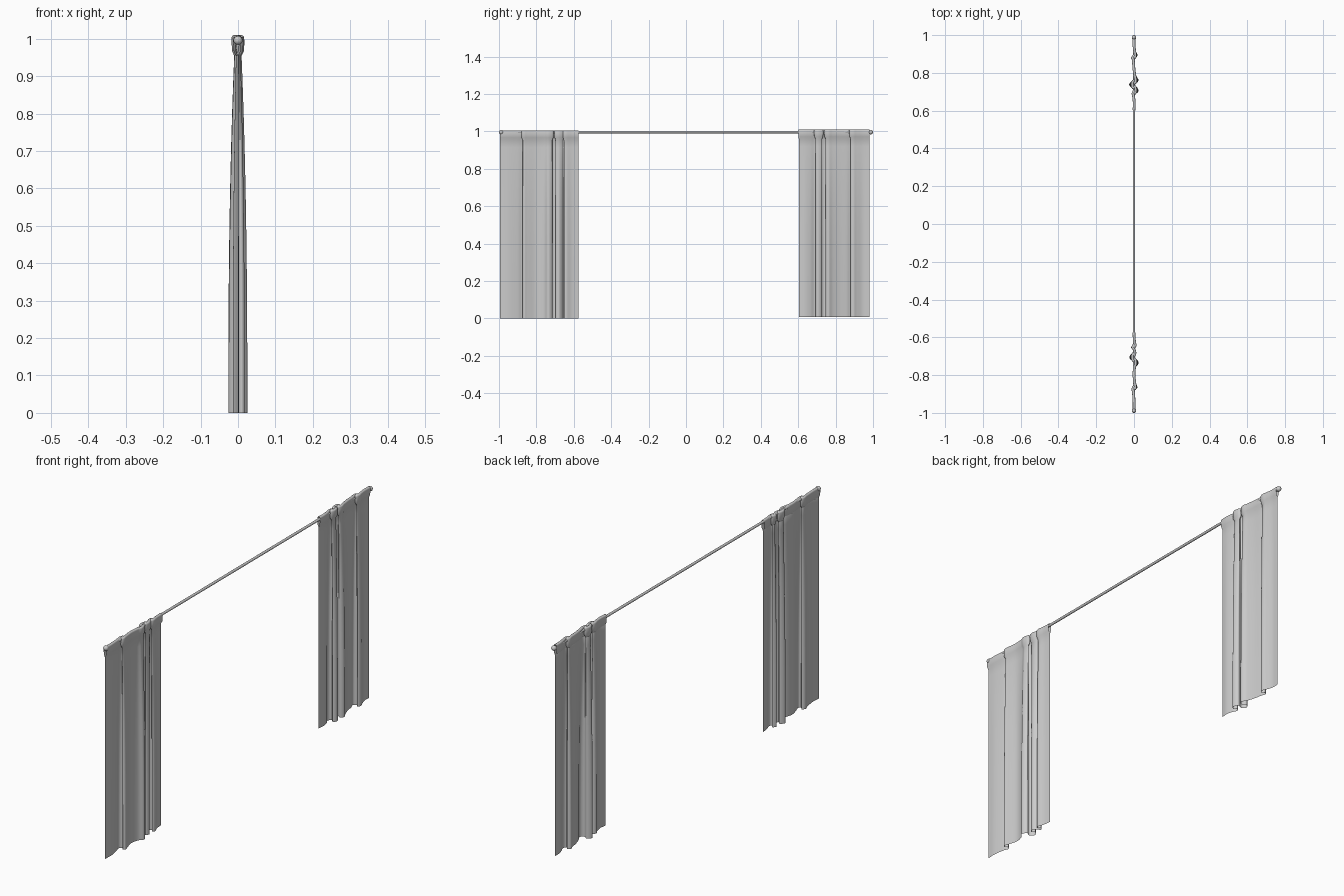
import bpy, bmesh, math
from mathutils import Vector

if "Cube" in bpy.data.objects:
    bpy.data.objects.remove(bpy.data.objects["Cube"])

ROD_Z = 0.996


def finish(name, bm, angle=60):
    me = bpy.data.meshes.new(name)
    bm.to_mesh(me)
    bm.free()
    ob = bpy.data.objects.new(name, me)
    bpy.context.collection.objects.link(ob)
    bpy.ops.object.select_all(action='DESELECT')
    ob.select_set(True)
    bpy.context.view_layer.objects.active = ob
    bpy.ops.object.shade_smooth_by_angle(angle=math.radians(angle))
    return ob


def lathe_y(name, profile, sides=20):
    """Revolve (y, radius) points around the rod axis."""
    bm = bmesh.new()
    rings = []
    for y, r in profile:
        rings.append([bm.verts.new((r * math.cos(2 * math.pi * i / sides), y,
                                    ROD_Z + r * math.sin(2 * math.pi * i / sides)))
                      for i in range(sides)])
    for a, b in zip(rings, rings[1:]):
        for i in range(sides):
            j = (i + 1) % sides
            bm.faces.new((a[i], a[j], b[j], b[i]))
    bm.faces.new(rings[0])
    bm.faces.new(rings[-1])
    bmesh.ops.recalc_face_normals(bm, faces=bm.faces)
    return finish(name, bm, 40)


def spline(pts, steps=6):
    """Catmull-Rom curve through the fold points."""
    p = [Vector(q) for q in pts]
    p = [2 * p[0] - p[1]] + p + [2 * p[-1] - p[-2]]
    out = []
    for i in range(1, len(p) - 2):
        a, b, c, d = p[i - 1:i + 3]
        for k in range(steps):
            t = k / steps
            out.append(0.5 * (2 * b + (c - a) * t + (2 * a - 5 * b + 4 * c - d) * t * t
                              + (3 * b - a - 3 * c + d) * t ** 3))
    return out + [p[-2]]


def curtain(name, folds, bottom, top):
    line = spline(folds)
    n = len(line)
    normals = []
    for i in range(n):
        t = (line[min(i + 1, n - 1)] - line[max(i - 1, 0)]).normalized()
        normals.append(Vector((-t.y, t.x)))
    seam = top - 0.05
    # rows: (height, offset from the fold line); the last ones loop over the rod
    rows = [(bottom + (seam - bottom) * k / 24, 0.0) for k in range(25)]
    half = 0.0075
    rows += [(seam + 0.012, half * 0.8), (seam + 0.03, half)]
    rows += [(top - half + half * math.sin(a), half * math.cos(a))
             for a in (math.pi * k / 8 for k in range(9))]
    rows += [(seam + 0.03, -half), (seam + 0.012, -half * 0.8), (seam, -0.001)]
    bm = bmesh.new()
    grid = []
    for z, off in rows:
        f = min(1.0, z / seam)
        amp = 1 - 0.62 * f ** 2.5
        row = []
        for p, nv in zip(line, normals):
            row.append(bm.verts.new((p.y * amp + nv.y * off, p.x + nv.x * off, z)))
        grid.append(row)
    for a, b in zip(grid, grid[1:]):
        for i in range(n - 1):
            bm.faces.new((a[i], a[i + 1], b[i + 1], b[i]))
    bmesh.ops.recalc_face_normals(bm, faces=bm.faces)
    return finish(name, bm)


# Rod with a rounded knob at each end
lathe_y("curtain_rod", [(-0.985, 0.006), (0.985, 0.006)])
for side, label in ((-1, "left"), (1, "right")):
    knob = [(side * (0.988 + 0.012 * math.cos(math.pi * k / 10)),
             max(0.0005, 0.012 * math.sin(math.pi * k / 10))) for k in range(11)]
    lathe_y(label + "_rod_knob", knob)

# Fold lines seen from above, as (y, x)
left_folds = [(-.995, 0), (-.95, .002), (-.90, -.006), (-.875, -.014), (-.862, -.003),
              (-.873, .008), (-.865, .018), (-.845, .012), (-.80, 0), (-.76, .008),
              (-.737, .025), (-.715, .012), (-.725, -.008), (-.706, -.025), (-.686, -.01),
              (-.697, .004), (-.68, .012), (-.663, 0), (-.655, -.016), (-.64, -.004),
              (-.652, .006), (-.64, .014), (-.61, .004), (-.575, 0)]
right_folds = [(.603, 0), (.635, .004), (.665, -.002), (.69, -.013), (.703, -.001),
               (.692, .012), (.706, .024), (.727, .012), (.721, -.012), (.739, -.026),
               (.757, -.01), (.746, .01), (.761, .024), (.785, .012), (.82, 0),
               (.86, -.008), (.881, -.015), (.89, -.002), (.88, .01), (.895, .018),
               (.915, .01), (.945, 0), (.98, 0)]
curtain("left_curtain", left_folds, 0.0, 1.005)
curtain("right_curtain", right_folds, 0.008, 1.010)
